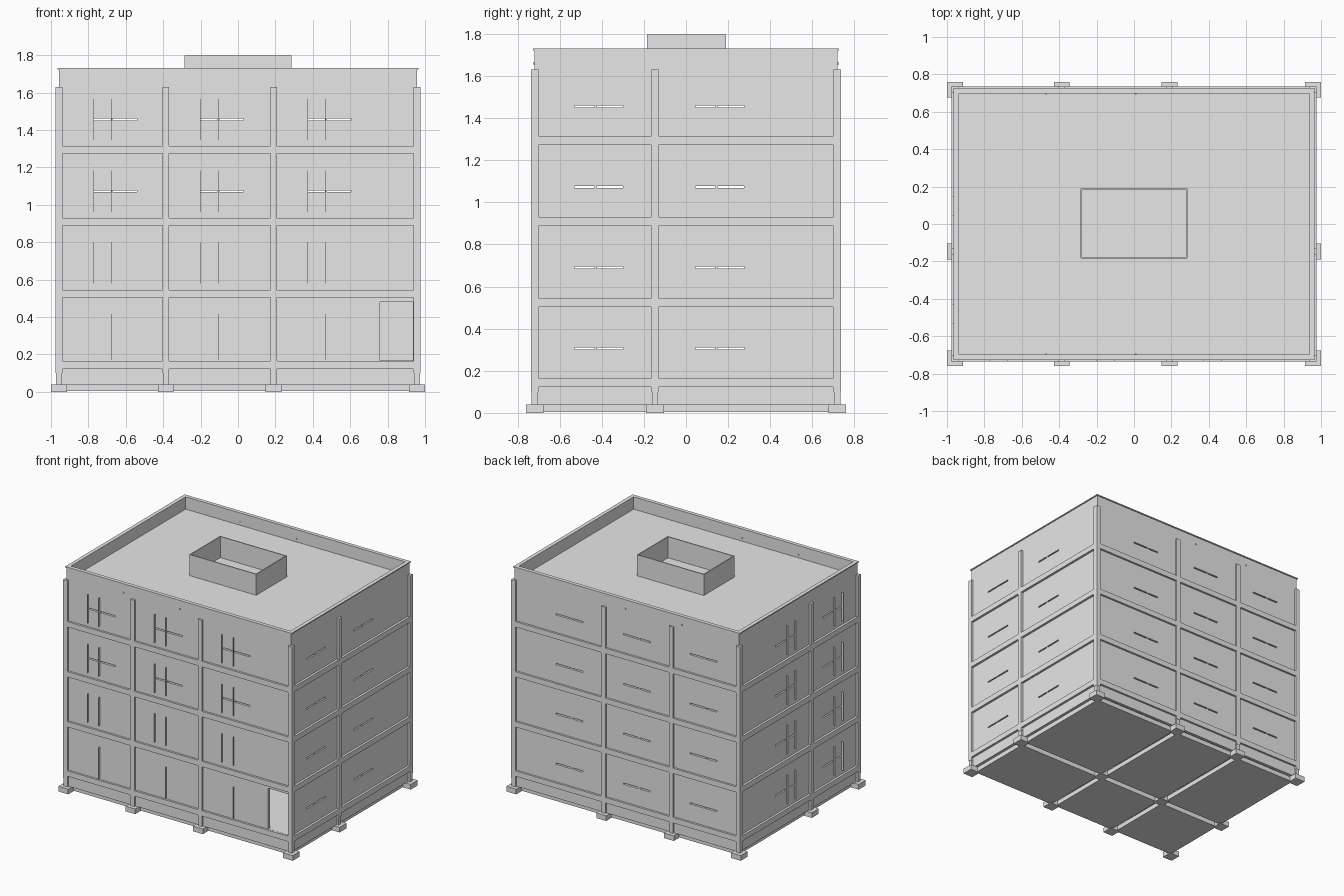
import bpy, bmesh

cube = bpy.data.objects.get("Cube")
if cube:
    bpy.data.objects.remove(cube, do_unlink=True)

concrete = bpy.data.materials.new("light_concrete")
concrete.use_nodes = True
grey = (0.8, 0.8, 0.8, 1)
concrete.diffuse_color = grey
concrete.node_tree.nodes["Principled BSDF"].inputs["Base Color"].default_value = grey

# Grid lines and levels
GX = (-0.957, -0.386, 0.19, 0.957)
GY = (-0.718, -0.147, 0.718)
FLOORS = (0.165, 0.545, 0.93, 1.315)
SILLS = (0.305, 0.69, 1.072, 1.455)
WX, WY, WALL = 0.957, 0.72, 0.022
HALF = 0.0175
ROOF = 1.635


def make(name, bm):
    bmesh.ops.recalc_face_normals(bm, faces=bm.faces)
    mesh = bpy.data.meshes.new(name)
    bm.to_mesh(mesh)
    bm.free()
    mesh.materials.append(concrete)
    obj = bpy.data.objects.new(name, mesh)
    bpy.context.collection.objects.link(obj)
    return obj


def boxes(name, items):
    """One object from boxes given as (x0, x1, y0, y1, z0, z1)."""
    bm = bmesh.new()
    for x0, x1, y0, y1, z0, z1 in items:
        verts = bmesh.ops.create_cube(bm, size=1)["verts"]
        for v in verts:
            v.co.x = x1 if v.co.x > 0 else x0
            v.co.y = y1 if v.co.y > 0 else y0
            v.co.z = z1 if v.co.z > 0 else z0
    return make(name, bm)


def ring(name, x, y, t, z0, z1, y_shift=0):
    """Hollow rectangular frame of thickness t."""
    bm = bmesh.new()
    loops = []
    for inset, z in ((0, z0), (0, z1), (t, z1), (t, z0)):
        a, b = x - inset, y - inset
        loops.append([bm.verts.new((sx * a, sy * b + y_shift, z))
                      for sx, sy in ((-1, -1), (1, -1), (1, 1), (-1, 1))])
    for i in range(4):
        p, q = loops[i], loops[(i + 1) % 4]
        for j in range(4):
            k = (j + 1) % 4
            bm.faces.new((p[j], p[k], q[k], q[j]))
    return make(name, bm)


def around(x, y, r, z0, z1):
    return (x - r, x + r, y - r, y + r, z0, z1)


# Footings and columns on every grid crossing
crossings = [(x, y) for x in GX for y in GY]
boxes("footings", [around(x, y, 0.042, 0, 0.04) for x, y in crossings])
boxes("columns", [around(x, y, HALF, 0.1, 1.63) for x, y in crossings])
boxes("column_stubs", [around(x, y, 0.015, 0.03, 0.1) for x, y in crossings])

# Ground panels between the grid lines
gap = 0.022
bays_x = list(zip(GX, GX[1:]))
bays_y = list(zip(GY, GY[1:]))
boxes("ground_panels", [(a + gap, b - gap, c + gap, d - gap, 0.004, 0.04)
                        for a, b in bays_x for c, d in bays_y])

# Floor beams along each grid line
beams = []
for top in FLOORS:
    z0 = top - 0.042
    for y in GY:
        beams += [(a + HALF, b - HALF, y - HALF, y + HALF, z0, top) for a, b in bays_x]
    for x in GX:
        beams += [(x - HALF, x + HALF, c + HALF, d - HALF, z0, top) for c, d in bays_y]
boxes("floor_beams", beams)

# Ground beams under the interior grid lines
base = [(-WX + WALL, WX - WALL, GY[1] - 0.015, GY[1] + 0.015, 0.04, 0.12)]
base += [(x - 0.015, x + 0.015, -WY + WALL, WY - WALL, 0.041, 0.119) for x in GX[1:3]]
boxes("ground_beams", base)

# Floor slabs and roof
ix, iy = WX - WALL, WY - WALL
boxes("floor_slabs", [(-ix, ix, -iy, iy, z - 0.02, z - 0.001) for z in FLOORS])
boxes("roof_slab", [(-ix, ix, -iy, iy, ROOF - 0.03, ROOF)])

# Outer walls with parapet and coping
walls = ring("outer_walls", WX, WY, WALL, 0.04, 1.722)
ring("parapet_coping", WX + 0.007, WY + 0.007, WALL + 0.007, 1.722, 1.73)
ring("roof_hatch", 0.285, 0.1875, 0.008, ROOF, 1.797, 0.002)

# Narrow window slots and the doorway, cut through the walls
WIN_X = (-0.675, -0.105, 0.47)
WIN_Y = (-0.43, 0.145)
SLOT = 0.005
cuts = [(0.76, 0.939, -0.8, -0.65, 0.166, 0.48)]
for level, z in enumerate(SILLS):
    for m in WIN_X:
        for a, b in ((m - 0.095, m - 0.005), (m + 0.005, m + 0.135)):
            cuts.append((a, b, 0.65, 0.8, z - SLOT, z + SLOT))
            if level > 1:
                cuts.append((a, b, -0.8, -0.65, z - SLOT, z + SLOT))
    for m in WIN_Y:
        for a, b in ((m - 0.1, m - 0.005), (m + 0.005, m + 0.13)):
            for x0, x1 in ((-1.1, -0.9), (0.9, 1.1)):
                cuts.append((x0, x1, a, b, z - SLOT, z + SLOT))
cutter = boxes("opening_cutter", cuts)
cutter.hide_render = True
mod = walls.modifiers.new("openings", "BOOLEAN")
mod.operation = "DIFFERENCE"
mod.solver = "EXACT"
mod.object = cutter
bpy.context.view_layer.objects.active = walls
bpy.ops.object.modifier_apply(modifier=mod.name)
bpy.data.objects.remove(cutter, do_unlink=True)

# Thin upright window fins on the front and one side
T, OUT = 0.001, 0.013
fins = []
for level, z in enumerate(SILLS):
    low, high = z - 0.11, z + 0.11
    if level == 0:
        low = 0.17
    for m in WIN_X:
        for x in ((m,) if level == 0 else (m - 0.097, m)):
            fins.append((x - T, x + T, -WY - OUT, -WY + 0.01, low, high))
    for m in WIN_Y:
        for y in (m - 0.1, m):
            fins.append((-WX - OUT, -WX + 0.01, y - T, y + T, z - 0.11, z + 0.11))
boxes("window_fins", fins)

# Small roof drain spouts
boxes("drain_spouts", [(x - 0.004, x + 0.004, s * WY - 0.027, s * WY + 0.027 - 0.02, 1.655, 1.663)
                       if s > 0 else
                       (x - 0.004, x + 0.004, s * WY - 0.007, s * WY + 0.027, 1.655, 1.663)
                       for x in (-0.47, 0.01) for s in (-1, 1)])
